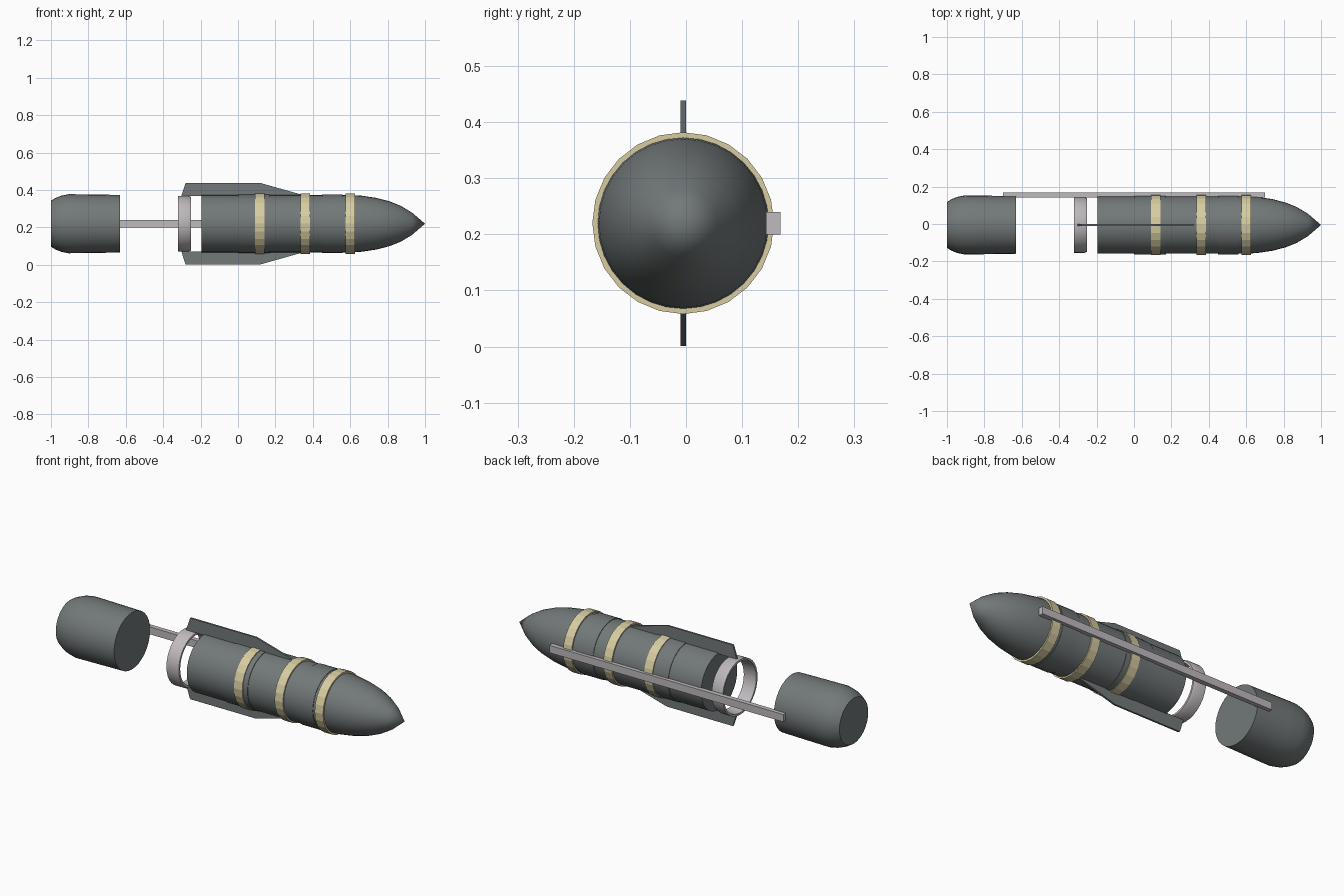
import bpy, bmesh, math

if "Cube" in bpy.data.objects:
    bpy.data.objects.remove(bpy.data.objects["Cube"], do_unlink=True)

CY, CZ = -0.005, 0.22   # long axis of the body


def material(name, rgb):
    m = bpy.data.materials.new(name)
    m.use_nodes = True
    m.diffuse_color = (*rgb, 1)
    m.node_tree.nodes["Principled BSDF"].inputs["Base Color"].default_value = (*rgb, 1)
    return m


GREY = material("dark grey", (0.17, 0.19, 0.19))
TAN = material("pale tan", (0.68, 0.61, 0.36))
LIGHT = material("light grey", (0.52, 0.49, 0.51))


def finish(name, bm, mat, smooth=True):
    bmesh.ops.recalc_face_normals(bm, faces=bm.faces)
    mesh = bpy.data.meshes.new(name)
    bm.to_mesh(mesh)
    bm.free()
    mesh.materials.append(mat)
    ob = bpy.data.objects.new(name, mesh)
    bpy.context.collection.objects.link(ob)
    if smooth:
        bpy.ops.object.select_all(action="DESELECT")
        ob.select_set(True)
        bpy.context.view_layer.objects.active = ob
        bpy.ops.object.shade_smooth_by_angle(angle=math.radians(35))
    return ob


def lathe(name, profile, mat, sides=32, closed=False, smooth=True):
    """Spin (x, radius) points round the long axis."""
    bm = bmesh.new()
    rings = []
    for x, r in profile:
        rings.append([bm.verts.new((x, CY + r * math.sin(a), CZ + r * math.cos(a)))
                      for a in (math.tau * i / sides for i in range(sides))])
    pairs = list(zip(rings, rings[1:]))
    if closed:
        pairs.append((rings[-1], rings[0]))
    for a, b in pairs:
        for i in range(sides):
            j = (i + 1) % sides
            bm.faces.new((a[i], a[j], b[j], b[i]))
    if not closed:
        bm.faces.new(rings[0])
        bm.faces.new(rings[-1])
    bmesh.ops.remove_doubles(bm, verts=bm.verts, dist=0.0001)
    return finish(name, bm, mat, smooth)


def plate(name, outline, y0, y1, mat):
    """Extrude an (x, z) outline across y."""
    bm = bmesh.new()
    face = bm.faces.new([bm.verts.new((x, y0, z)) for x, z in outline])
    out = bmesh.ops.extrude_face_region(bm, geom=[face])
    verts = [v for v in out["geom"] if isinstance(v, bmesh.types.BMVert)]
    bmesh.ops.translate(bm, verts=verts, vec=(0, y1 - y0, 0))
    return finish(name, bm, mat, False)


# Main body with pointed nose
lathe("body", [(-0.195, 0.154), (0.6, 0.154), (0.66, 0.15), (0.74, 0.138),
               (0.81, 0.12), (0.87, 0.096), (0.93, 0.06), (1, 0)], GREY)

# Slightly raised sleeves and painted bands
for i, (x0, x1) in enumerate([(0, 0.17), (0.45, 0.56)]):
    lathe(f"sleeve_{i + 1}", [(x0, 0.157), (x1, 0.157)], GREY)
for i, x in enumerate([0.117, 0.36, 0.6]):
    lathe(f"band_{i + 1}", [(x - 0.025, 0.162), (x + 0.025, 0.162)], TAN, 24, smooth=False)

# Detached tail section
lathe("tail_section", [(-1, 0.123), (-0.975, 0.138), (-0.945, 0.15), (-0.905, 0.158),
                       (-0.82, 0.157), (-0.63, 0.154)], GREY)

# Open ring behind the body
lathe("tail_ring", [(-0.32, 0.149), (-0.265, 0.149), (-0.25, 0.143),
                    (-0.25, 0.132), (-0.32, 0.138)], LIGHT, closed=True)

# Upper and lower fins
fin = [(-0.303, 0.148), (-0.28, 0.219), (0.115, 0.219), (0.36, 0.15)]
for name, side in (("upper_fin", 1), ("lower_fin", -1)):
    plate(name, [(x, CZ + side * r) for x, r in fin], CY - 0.005, CY + 0.005, GREY)

# Long rail joining the sections
plate("side_rail", [(-0.7, 0.2), (0.7, 0.2), (0.7, 0.24), (-0.7, 0.24)], 0.143, 0.168, LIGHT)
